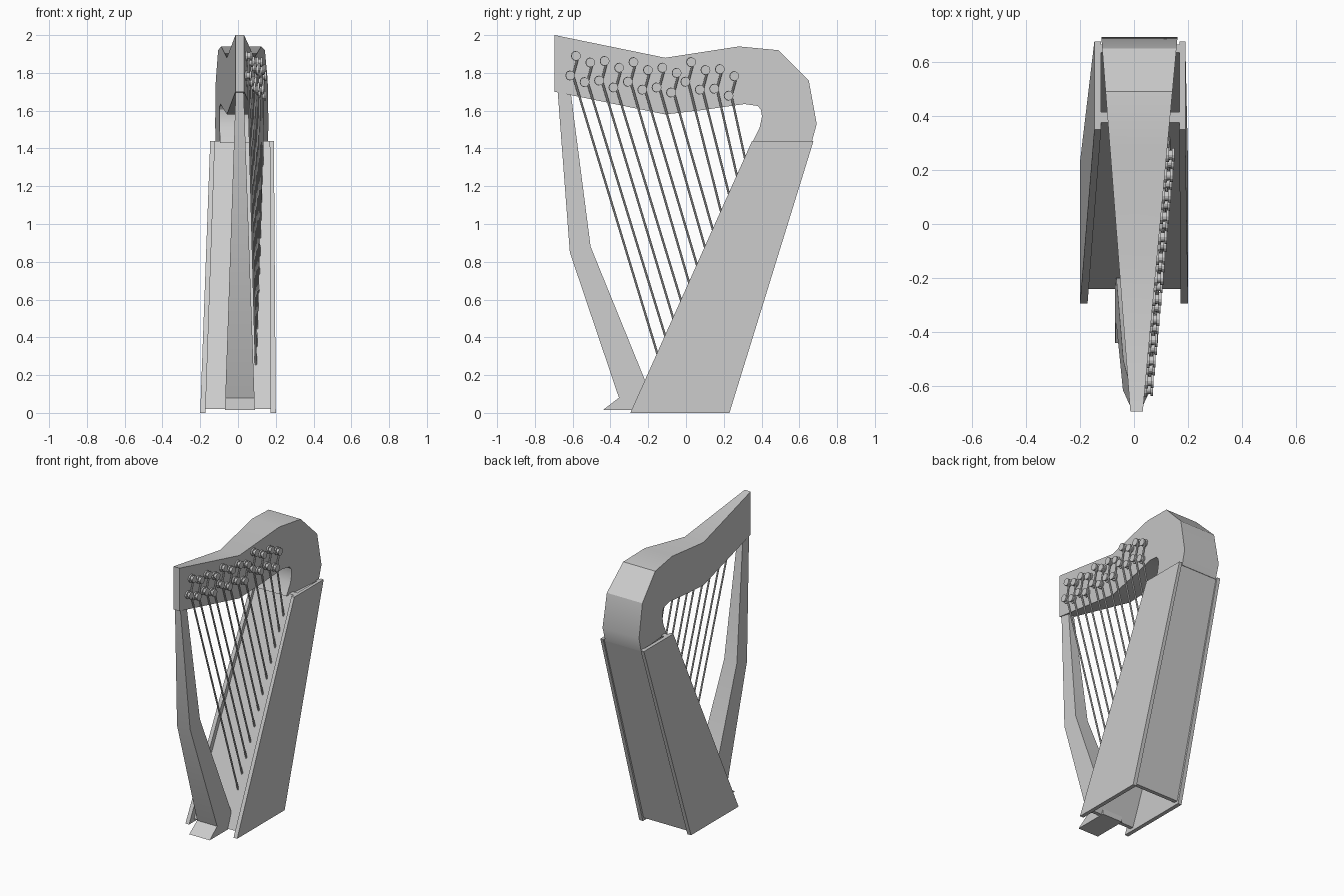
import bpy, bmesh
from mathutils import Vector

if "Cube" in bpy.data.objects:
    bpy.data.objects.remove(bpy.data.objects["Cube"])


def finish(bm, name, angle=0.52):
    bmesh.ops.recalc_face_normals(bm, faces=bm.faces)
    me = bpy.data.meshes.new(name)
    bm.to_mesh(me)
    bm.free()
    ob = bpy.data.objects.new(name, me)
    bpy.context.collection.objects.link(ob)
    bpy.ops.object.select_all(action='DESELECT')
    ob.select_set(True)
    bpy.context.view_layer.objects.active = ob
    bpy.ops.object.shade_smooth_by_angle(angle=angle)
    return ob


def slab(name, profile, left, right):
    """Side profile (y, z) spanned between two x functions of (y, z)."""
    bm = bmesh.new()
    a = [bm.verts.new((left(y, z), y, z)) for y, z in profile]
    b = [bm.verts.new((right(y, z), y, z)) for y, z in profile]
    bm.faces.new(a)
    bm.faces.new(b[::-1])
    n = len(profile)
    for i in range(n):
        j = (i + 1) % n
        bm.faces.new((a[i], b[i], b[j], a[j]))
    return finish(bm, name)


def rod(bm, p, q, r, sides):
    """Capped cylinder from p to q."""
    p, q = Vector(p), Vector(q)
    d = q - p
    m = d.to_track_quat('Z', 'Y').to_matrix().to_4x4()
    m.translation = (p + q) / 2
    bmesh.ops.create_cone(bm, cap_ends=True, segments=sides, radius1=r,
                          radius2=r, depth=d.length, matrix=m)


def ramp(v0, x0, v1, x1, v):
    return x0 + (x1 - x0) * (v - v0) / (v1 - v0)


def neck_left(y, z):
    return ramp(-0.69, -0.014, 0.68, -0.12, y)


def neck_right(y, z):
    return ramp(-0.69, 0.033, 0.68, 0.16, y)


# neck: curved top arm, widening to the rear
neck = [(-0.695, 2.0), (-0.11, 1.88), (0.28, 1.94), (0.49, 1.92), (0.65, 1.76),
        (0.692, 1.53), (0.665, 1.43), (0.35, 1.43), (0.39, 1.51), (0.402, 1.57),
        (0.397, 1.605), (0.38, 1.625), (0.31, 1.635), (0.10, 1.605),
        (-0.11, 1.58), (-0.695, 1.70)]
slab("neck", neck, neck_left, neck_right)

# front pillar with foot, widening downwards
pillar = [(-0.68, 1.71), (-0.615, 0.85), (-0.355, 0.08), (-0.44, 0.015),
          (-0.2, 0.015), (-0.2, 0.13), (-0.22, 0.18), (-0.505, 0.88), (-0.612, 1.71)]
slab("pillar", pillar,
     lambda y, z: ramp(0, -0.07, 1.7, -0.012, z),
     lambda y, z: ramp(0, 0.09, 1.7, 0.03, z))

# side panels of the sound box
side = [(-0.295, 0), (0.23, 0), (0.675, 1.44), (0.35, 1.44)]


def inner_left(y, z):
    return ramp(0, -0.172, 1.44, -0.122, z)


def inner_right(y, z):
    return ramp(0, 0.172, 1.44, 0.168, z)


slab("left_panel", side, lambda y, z: ramp(0, -0.2, 1.44, -0.147, z), inner_left)
slab("right_panel", side, inner_right, lambda y, z: ramp(0, 0.2, 1.44, 0.19, z))

# soundboard and back between the panels, box open at the bottom
slab("soundboard", [(-0.24, 0.02), (-0.215, 0.02), (0.415, 1.44), (0.375, 1.44)],
     inner_left, inner_right)
slab("back_board", [(0.195, 0.02), (0.222, 0.02), (0.665, 1.44), (0.635, 1.44)],
     inner_left, inner_right)

# tuning pegs, guide pegs and strings
peg_z = [1.89, 1.855, 1.863, 1.827, 1.857, 1.815, 1.827, 1.80, 1.857, 1.815, 1.82, 1.783]
pegs, strings = bmesh.new(), bmesh.new()
for i, z in enumerate(peg_z):
    y = -0.582 + i * 0.0762
    top, low = (y, z), (y - 0.03, z - 0.104)
    for py, pz in (top, low):
        x = neck_right(py, pz)
        for x0, x1, r in ((-0.01, 0.008, 0.027), (0.008, 0.02, 0.017), (0.02, 0.03, 0.025)):
            rod(pegs, (x + x0, py, pz), (x + x1, py, pz), r, 12)
    a = (neck_right(*top) + 0.014, top[0] + 0.012, top[1])
    b = (neck_right(*low) + 0.014, low[0] + 0.014, low[1])
    ez = 0.25 + i * 0.0955
    ey = -0.24 + 0.433 * (ez - 0.02) + 0.008
    rod(strings, a, b, 0.006, 8)
    rod(strings, b, (0.095 + 0.003 * i, ey, ez), 0.006, 8)
finish(pegs, "tuning_pegs")
finish(strings, "strings")
